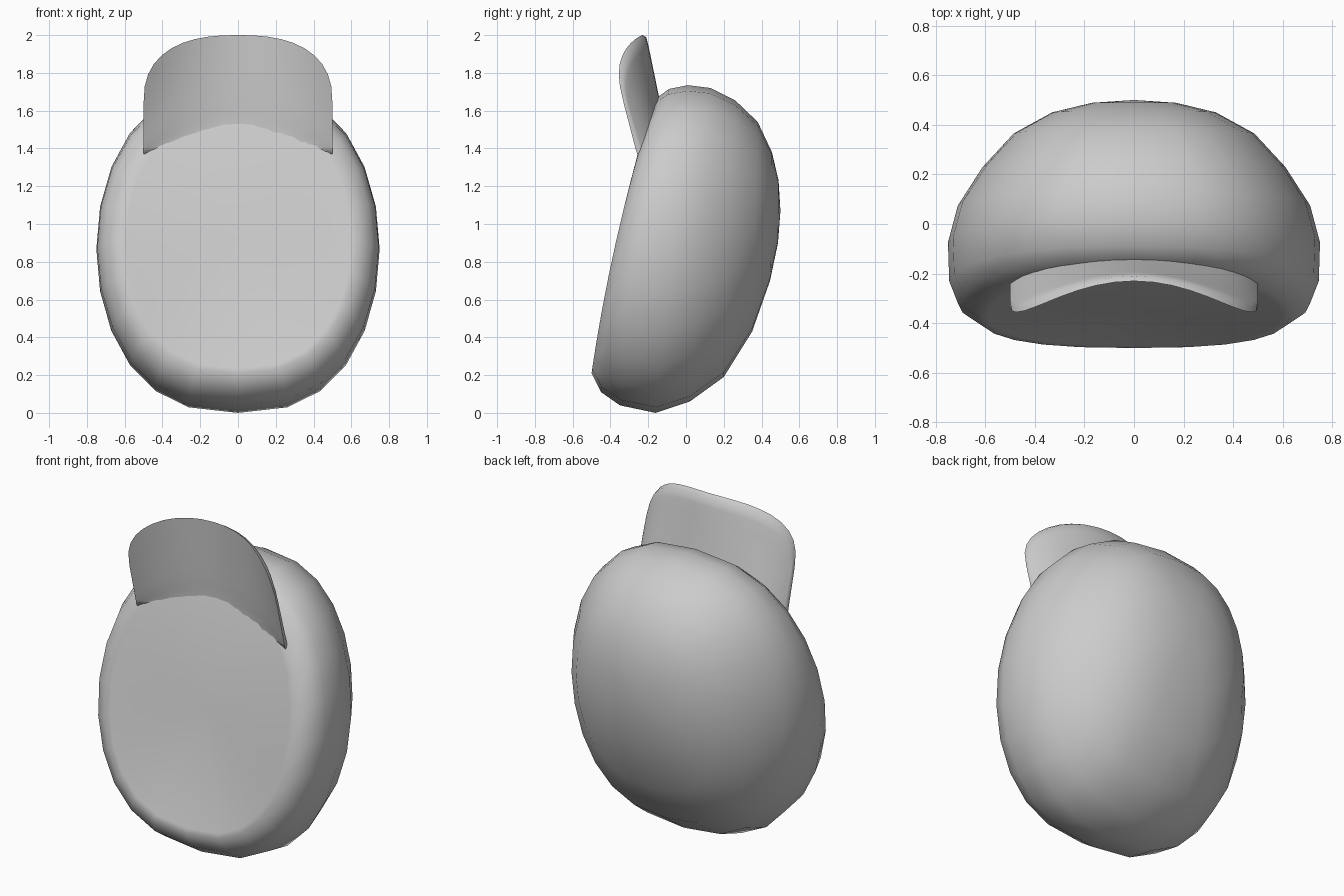
import bpy, bmesh, math

cube = bpy.data.objects.get("Cube")
if cube:
    bpy.data.objects.remove(cube, do_unlink=True)

grey = bpy.data.materials.new("plain grey")
grey.use_nodes = True
grey.diffuse_color = (0.6, 0.6, 0.6, 1)
grey.node_tree.nodes["Principled BSDF"].inputs["Base Color"].default_value = (0.6, 0.6, 0.6, 1)


def finish(name, bm, angle):
    """Turn a bmesh into a smooth-shaded grey object."""
    bmesh.ops.recalc_face_normals(bm, faces=bm.faces)
    mesh = bpy.data.meshes.new(name)
    bm.to_mesh(mesh)
    bm.free()
    mesh.materials.append(grey)
    obj = bpy.data.objects.new(name, mesh)
    bpy.context.collection.objects.link(obj)
    bpy.ops.object.select_all(action='DESELECT')
    obj.select_set(True)
    bpy.context.view_layer.objects.active = obj
    bpy.ops.object.shade_smooth_by_angle(angle=math.radians(angle))


def bridge(bm, a, b):
    """Join two closed loops of equal length with quads."""
    n = len(a)
    for i in range(n):
        j = (i + 1) % n
        bm.faces.new((a[i], a[j], b[j], b[i]))


def fan(bm, loop, centre):
    """Close a loop with triangles around a centre point."""
    c = bm.verts.new(centre)
    for i in range(len(loop)):
        bm.faces.new((loop[i], loop[(i + 1) % len(loop)], c))


# Crown: egg-shaped rings from the closed opening to the back of the dome
# (bottom y, bottom z, top y, top z, half width, forward bow)
RINGS = [
    (-0.488, 0.235, -0.20, 1.57, 0.595, 0.025),
    (-0.50, 0.21, -0.185, 1.605, 0.63, 0.028),
    (-0.45, 0.11, -0.145, 1.675, 0.71, 0.022),
    (-0.35, 0.04, -0.09, 1.715, 0.745, 0.01),
    (-0.16, 0.00, 0.01, 1.735, 0.75, 0.0),
    (0.02, 0.06, 0.13, 1.72, 0.71, 0.0),
    (0.20, 0.19, 0.26, 1.655, 0.61, 0.0),
    (0.35, 0.43, 0.38, 1.54, 0.485, 0.0),
    (0.445, 0.70, 0.455, 1.38, 0.33, 0.0),
    (0.487, 0.90, 0.49, 1.23, 0.17, 0.0),
]
SEGMENTS = 24
bm = bmesh.new()
loops = []
for y0, z0, y1, z1, w, bow in RINGS:
    loop = []
    for i in range(SEGMENTS):
        a = 2 * math.pi * i / SEGMENTS
        t = (1 - math.cos(a)) / 2
        s = math.sin(a)
        x = math.copysign(w * abs(s) ** 0.78, s)
        loop.append(bm.verts.new((x, y0 + (y1 - y0) * t - bow * s * s, z0 + (z1 - z0) * t)))
    loops.append(loop)
for a, b in zip(loops, loops[1:]):
    bridge(bm, a, b)
fan(bm, loops[0], (0, -0.342, 0.92))
fan(bm, loops[-1], (0, 0.5, 1.07))
finish("crown", bm, 70)


# Brim: curved visor that grows out of the opening and thins towards its edge
def brim_front(s, z):
    t = min(1.0, max(0.0, (z - 1.32) / (0.3 - 0.24 * s * s)))
    blend = t * t * (3 - 2 * t)
    base = -0.225 + 0.2 * (z - 1.4)
    visor = -0.212 - 0.04 * (z - 1.55) - (0.055 + 0.22 * (z - 1.37)) * s * s
    return base + (visor - base) * blend


def brim_back(s, z):
    thickness = (0.02 + 0.165 * (2 - z)) * (1 - 0.8 * s ** 6)
    return brim_front(s, z) + thickness


COLUMNS, ROWS = 20, 10
bm = bmesh.new()
loops = []
for i in range(COLUMNS + 1):
    s = math.sin((i / COLUMNS - 0.5) * math.pi)
    low = 1.32 + 0.05 * s * s
    high = 1.64 + 0.36 * max(0.0, 1 - abs(s) ** 2.5) ** 0.4
    heights = [low + (high - low) * j / ROWS for j in range(ROWS + 1)]
    pts = [(0.5 * s, brim_front(s, z), z) for z in heights]
    pts += [(0.5 * s, brim_back(s, z), z - 0.012 * (z == high)) for z in reversed(heights)]
    loops.append([bm.verts.new(p) for p in pts])
for a, b in zip(loops, loops[1:]):
    bridge(bm, a, b)
for end in (loops[0], loops[-1]):
    for j in range(ROWS):
        bm.faces.new((end[j], end[j + 1], end[-2 - j], end[-1 - j]))
finish("brim", bm, 75)
